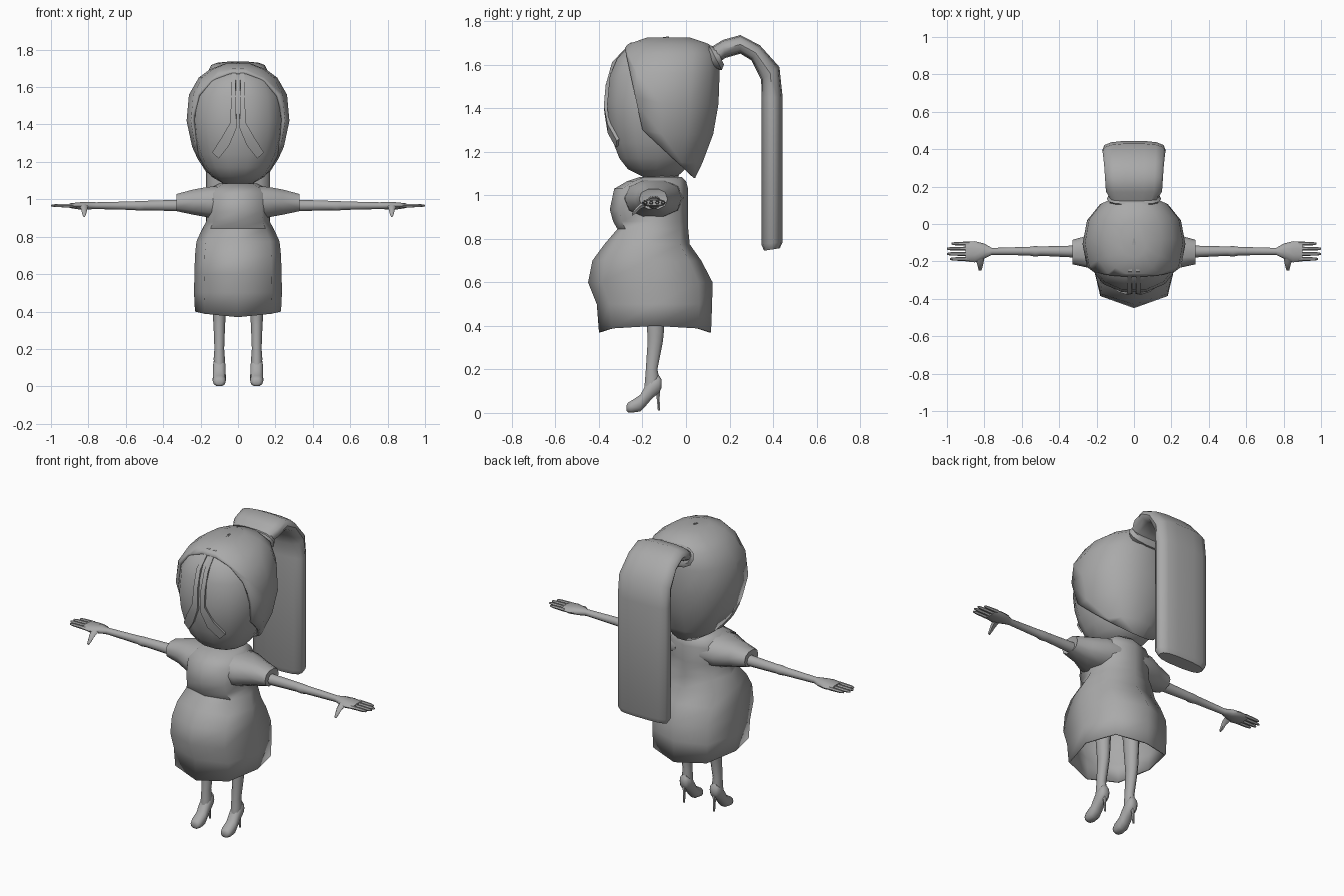
import bpy, bmesh, math
from mathutils import Vector as V
from mathutils.bvhtree import BVHTree

grey = bpy.data.materials.new("plain grey")
grey.diffuse_color = (0.4, 0.4, 0.4, 1)


def finish(name, bm, mirror=False, thick=0, angle=50):
    """Turn a bmesh into a smooth shaded object."""
    bmesh.ops.recalc_face_normals(bm, faces=bm.faces)
    me = bpy.data.meshes.new(name)
    bm.to_mesh(me)
    bm.free()
    me.materials.append(grey)
    ob = bpy.data.objects.new(name, me)
    bpy.context.collection.objects.link(ob)
    bpy.ops.object.select_all(action='DESELECT')
    ob.select_set(True)
    bpy.context.view_layer.objects.active = ob
    bpy.ops.object.shade_smooth_by_angle(angle=math.radians(angle))
    if mirror:
        ob.modifiers.new("mirror", 'MIRROR').use_mirror_merge = False
    if thick:
        s = ob.modifiers.new("thickness", 'SOLIDIFY')
        s.thickness, s.offset = thick, -1
    return ob


def ring(axis, p, a0, a1, b0, b1):
    """Cross-section at p on an axis: centre and two half-width vectors."""
    c, u, v = V(), V(), V()
    i, j = [k for k in range(3) if k != axis]
    c[axis], c[i], c[j] = p, (a0 + a1) / 2, (b0 + b1) / 2
    u[i], v[j] = (a1 - a0) / 2, (b1 - b0) / 2
    return c, u, v


def loft(rings, n=10, e=2.0, caps=(True, True)):
    """Skin a row of superellipse cross-sections."""
    bm = bmesh.new()
    f = lambda t: math.copysign(abs(t) ** (2 / e), t) if abs(t) > 1e-6 else 0
    rows = []
    for c, u, v in rings:
        angs = [2 * math.pi * k / n for k in range(n)]
        rows.append([bm.verts.new(c + u * f(math.cos(a)) + v * f(math.sin(a))) for a in angs])
    for r, s in zip(rows, rows[1:]):
        for k in range(n):
            bm.faces.new((r[k], r[(k + 1) % n], s[(k + 1) % n], s[k]))
    if caps[0]:
        bm.faces.new(rows[0])
    if caps[1]:
        bm.faces.new(rows[-1])
    return bm


def stack(data):
    """Upright sections from (z, half width, front y, back y)."""
    return [ring(2, z, -h, h, f, b) for z, h, f, b in data]


# Dress: open bell skirt, waist and bodice; the hem rises at the sides
bm = loft(stack([(.37, .23, -.40, .115), (.5, .235, -.41, .12), (.6, .233, -.45, .122),
                 (.70, .23, -.43, .07), (.775, .222, -.375, .017), (.845, .19, -.315, .01),
                 (.88, .17, -.335, .01), (.935, .165, -.35, .01), (1.03, .165, -.33, .01),
                 (1.065, .14, -.27, .0), (1.085, .10, -.21, -.02)]),
          n=8, e=2.7, caps=(False, True))
for v in bm.verts:
    if v.co.z < .4:
        v.co.z += .03 * min(1, abs(v.co.x) / .23) ** 2
finish("dress", bm, thick=.01, angle=60)

# Short sleeves
finish("sleeve", loft([ring(0, .08, -.29, -.01, .90, 1.075), ring(0, .16, -.28, -.02, .90, 1.07),
                       ring(0, .24, -.235, -.06, .915, 1.055), ring(0, .33, -.215, -.085, .935, 1.03),
                       ring(0, .325, -.19, -.10, .95, 1.015)], n=10, e=2.4), True)

# Arms running into flat hands
finish("arm", loft([ring(0, .30, -.18, -.115, .935, 1.0), ring(0, .50, -.17, -.12, .94, .993),
                    ring(0, .53, -.175, -.118, .938, .993), ring(0, .56, -.168, -.122, .942, .99),
                    ring(0, .76, -.165, -.128, .947, .985), ring(0, .80, -.185, -.105, .945, .988),
                    ring(0, .85, -.205, -.092, .945, .985), ring(0, .90, -.20, -.095, .953, .979)],
                   n=10), True)

# Four fingers and a drooping thumb on each hand
for k, (y, tip) in enumerate([(-.105, .975), (-.132, 1.0), (-.16, 1.0), (-.187, .985)]):
    finish(f"finger_{k + 1}", loft([ring(0, .88, y - .011, y + .011, .955, .977),
                                    ring(0, tip - .02, y - .009, y + .009, .957, .975),
                                    ring(0, tip, y - .005, y + .005, .961, .971)], n=6), True)
finish("thumb", loft([ring(1, -.18, .80, .85, .95, .98), ring(1, -.21, .805, .84, .935, .965),
                      ring(1, -.23, .81, .835, .915, .945), ring(1, -.248, .815, .83, .905, .92)],
                     n=6), True)

# Legs, high-heeled shoes and thin heels
finish("leg", loft([ring(2, z, .1 - h, .1 + h, f, b) for z, h, f, b in
                    [(.60, .045, -.20, -.09), (.37, .034, -.18, -.10), (.33, .031, -.178, -.104),
                     (.20, .026, -.186, -.13), (.15, .03, -.19, -.12), (.10, .028, -.195, -.13)]]), True)
finish("shoe", loft([ring(1, y, .1 - h, .1 + h, lo, hi) for y, h, lo, hi in
                     [(-.112, .018, .115, .155), (-.125, .03, .09, .175), (-.155, .033, .065, .165),
                      (-.185, .034, .03, .13), (-.21, .035, .005, .085), (-.25, .035, .0, .058),
                      (-.267, .028, .002, .048), (-.273, .015, .01, .035)]], e=2.4), True)
finish("shoe_heel", loft([ring(2, .12, .082, .118, -.145, -.115), ring(2, .07, .092, .108, -.136, -.12),
                          ring(2, .01, .094, .106, -.13, -.119)], n=6), True)

# Neck and head
finish("neck", loft(stack([(1.04, .11, -.22, -.02), (1.08, .085, -.20, -.03),
                           (1.2, .085, -.2, -.02)]), n=10))
head = loft(stack([(1.085, .08, -.20, -.04), (1.12, .14, -.27, .0), (1.17, .18, -.31, .05),
                   (1.24, .215, -.338, .09), (1.33, .24, -.36, .12), (1.42, .25, -.368, .13),
                   (1.55, .24, -.355, .13), (1.63, .20, -.32, .11), (1.68, .14, -.27, .06),
                   (1.715, .06, -.17, -.02)]), n=14, e=2.3)
surface = BVHTree.FromBMesh(head)
finish("head", head, angle=60)

# Hair shell: trimmed along the forehead and the slanting nape line
bm = loft(stack([(1.08, .10, -.2, .045), (1.15, .185, -.3, .08), (1.28, .245, -.35, .13),
                 (1.42, .275, -.37, .155), (1.56, .262, -.36, .16), (1.65, .21, -.31, .15),
                 (1.695, .15, -.27, .11), (1.725, .07, -.18, .02)]), n=14, e=2.3)
for co, no in [((0, -.2, 1.3), (0, .37, .08)), ((0, -.2, 1.3), (0, .215, .23))]:
    bmesh.ops.bisect_plane(bm, geom=bm.verts[:] + bm.edges[:] + bm.faces[:],
                           plane_co=co, plane_no=no, clear_inner=True)
finish("hair_shell", bm, thick=.02, angle=60)

# Parted fringe: raised strands down the forehead that fork over the face
bm = bmesh.new()
pairs = []
for (xi, xo), y, (zi, zo) in [((.0, .004), -.08, (1.73, 1.73)), ((.010, .03), -.25, (1.69, 1.69)),
                              ((.012, .036), -.33, (1.60, 1.60)), ((.010, .036), -.36, (1.50, 1.50)),
                              ((.008, .038), -.37, (1.38, 1.41)), ((.045, .09), -.36, (1.29, 1.33)),
                              ((.11, .145), -.34, (1.215, 1.25))]:
    row = []
    for x, z in ((xi, zi), (xo, zo)):
        p, nrm, _, _ = surface.find_nearest(V((x, y, z)))
        out = (p - V((0, -.12, 1.4))).normalized()
        row.append((bm.verts.new(p - out * .01), bm.verts.new(p + out * .016)))
    (a, b), (c, d) = row
    pairs.append((a, b, d, c))
for r, s in zip(pairs, pairs[1:]):
    for k in range(4):
        bm.faces.new((r[k], r[(k + 1) % 4], s[(k + 1) % 4], s[k]))
bm.faces.new(pairs[0])
bm.faces.new(pairs[-1])
finish("fringe_strand", bm, True, angle=35)

# Ponytail: broad lock arching back and hanging straight down
path = [(.08, 1.66, .12, 1.585, .11), (.17, 1.715, .18, 1.63, .15), (.25, 1.737, .25, 1.65, .155),
        (.34, 1.69, .30, 1.62, .16), (.43, 1.59, .345, 1.53, .168), (.445, 1.45, .345, 1.45, .17),
        (.445, .785, .345, .775, .17), (.432, .757, .358, .745, .15)]
finish("ponytail", loft([(V((0, (a + c) / 2, (b + d) / 2)), V((h, 0, 0)),
                          V((0, (a - c) / 2, (b - d) / 2))) for a, b, c, d, h in path],
                        n=14, e=2.8))

# Hair tie: raised band at the root of the ponytail
band = [(.09, 1.66, .14, 1.575, .125), (.105, 1.69, .165, 1.575, .145), (.135, 1.685, .175, 1.6, .135)]
finish("hair_tie", loft([(V((0, (a + c) / 2, (b + d) / 2)), V((h, 0, 0)),
                          V((0, (a - c) / 2, (b - d) / 2))) for a, b, c, d, h in band],
                        n=14, e=2.6))
